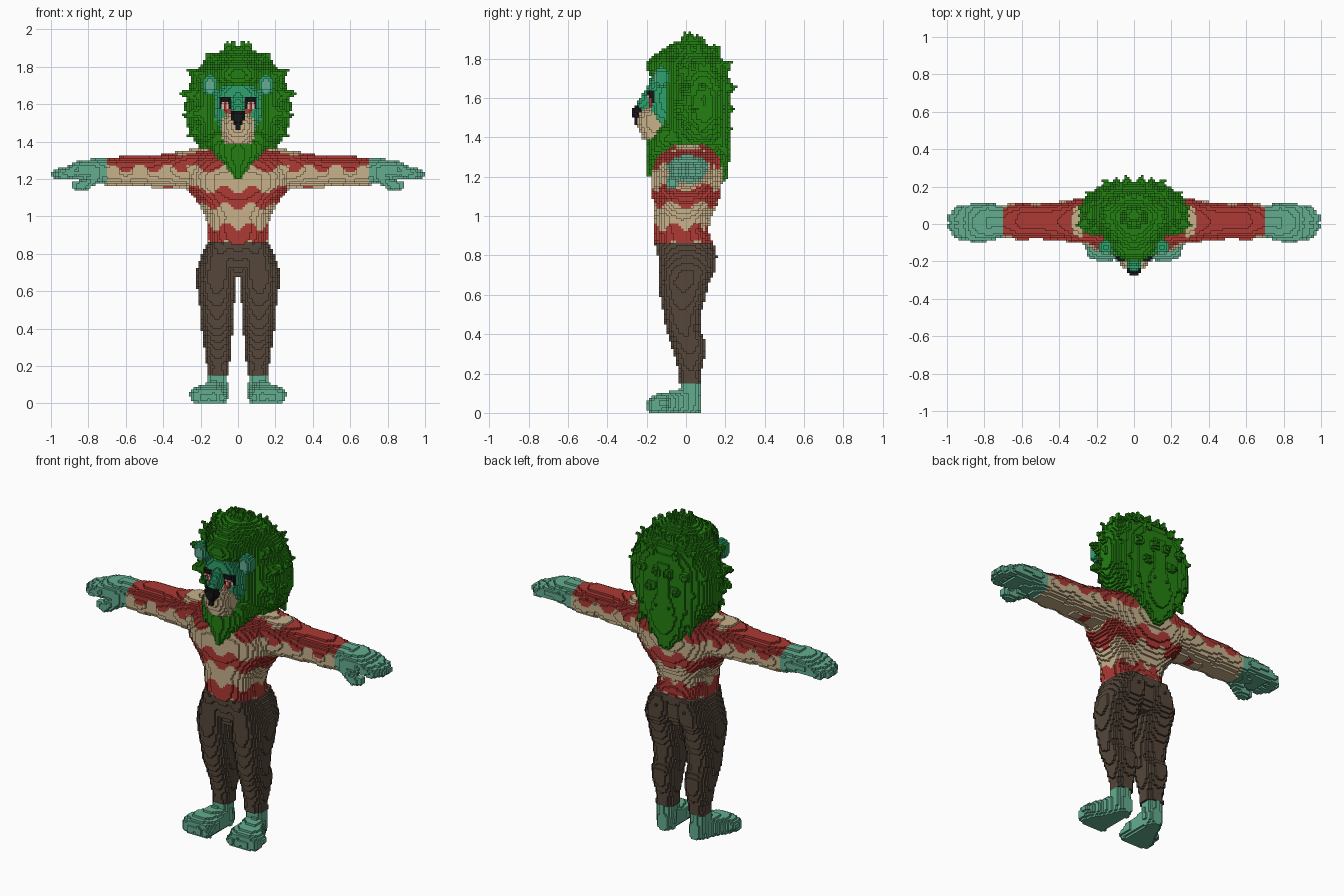
import bpy, math, random
from mathutils import Vector

random.seed(4)
H = 0.0125          # block size
blocks = {}         # (i, j, k) -> part name, right half only (x > 0)

PALETTE = {         # linear colours
    "mane_green": (0.017, 0.215, 0.006), "skin_teal": (0.127, 0.42, 0.28),
    "face_teal": (0.026, 0.36, 0.155), "shirt_red": (0.42, 0.042, 0.034),
    "cream": (0.58, 0.44, 0.26), "trouser_brown": (0.09, 0.062, 0.043),
    "black": (0.008, 0.008, 0.009), "eye_light": (0.75, 0.5, 0.42)}


def cells(lo, hi):
    return range(math.floor(lo / H), math.floor(hi / H) + 1)


def put(part, i, j, k):
    if i >= 0 and k >= 0:
        blocks[(i, j, k)] = part


def loft(part, axis, rows, power=2.3, taper=0.0):
    """Rows of (position, centre a, centre b, radius a, radius b) along an axis."""
    for n in cells(rows[0][0], rows[-1][0] - 0.001):
        p = (n + 0.5) * H
        for r0, r1 in zip(rows, rows[1:]):
            if r0[0] <= p <= r1[0]:
                t = (p - r0[0]) / (r1[0] - r0[0])
                ca, cb, ra, rb = [u + (v - u) * t for u, v in zip(r0[1:], r1[1:])]
                wide = ra * (1 + abs(taper))
                for b in cells(cb - rb, cb + rb):
                    vb = ((b + 0.5) * H - cb) / rb
                    w = ra * (1 + taper * vb)
                    for a in cells(ca - wide, ca + wide):
                        va = ((a + 0.5) * H - ca) / w
                        if abs(va) ** power + abs(vb) ** power <= 1:
                            put(part, *{'x': (n, a, b), 'y': (a, n, b), 'z': (a, b, n)}[axis])
                break


def ball(part, c, r):
    for i in cells(c[0] - r[0], c[0] + r[0]):
        for j in cells(c[1] - r[1], c[1] + r[1]):
            for k in cells(c[2] - r[2], c[2] + r[2]):
                if sum((((n + 0.5) * H - m) / s) ** 2 for n, m, s in zip((i, j, k), c, r)) <= 1:
                    put(part, i, j, k)


def limb(part, p, q, r0, r1):
    """Tapered rod with round ends; r1 = 0 gives a spike."""
    p, q = Vector(p), Vector(q)
    d, m = q - p, max(r0, r1)
    box = [cells(min(u, v) - m, max(u, v) + m) for u, v in zip(p, q)]
    for i in box[0]:
        for j in box[1]:
            for k in box[2]:
                c = Vector((i + 0.5, j + 0.5, k + 0.5)) * H
                t = min(1, max(0, (c - p).dot(d) / d.length_squared))
                if (c - p - d * t).length <= r0 + (r1 - r0) * t:
                    put(part, i, j, k)


# Shirt: torso and sleeves
loft("shirt", 'z', [(.85, 0, -.01, .16, .148), (.93, 0, -.027, .16, .138), (1.0, 0, -.015, .172, .147),
                    (1.08, 0, 0, .22, .168), (1.15, 0, 0, .275, .18), (1.22, 0, .005, .3, .183),
                    (1.3, 0, .015, .29, .165), (1.34, 0, .025, .27, .125), (1.3625, 0, .03, .22, .09)], 2.5)
loft("shirt", 'x', [(.2, .02, 1.255, .13, .105), (.3, .015, 1.252, .12, .102), (.38, .015, 1.245, .105, .09),
                    (.45, .015, 1.24, .1, .086), (.53, .015, 1.245, .093, .08), (.6, .015, 1.242, .1, .083),
                    (.7125, .015, 1.235, .088, .069)])

# Hands: palm, fingers, thumb
loft("hands", 'x', [(.7, .015, 1.237, .088, .071), (.78, .01, 1.25, .1, .058),
                    (.86, .008, 1.245, .1, .05), (.9, .01, 1.238, .09, .04)])
for y, tip in ((-.062, .945), (-.016, .968), (.03, .972), (.075, .945)):
    limb("hands", (.86, y, 1.248), (tip, y * .85 + .002, 1.225), .034, .028)
limb("hands", (.75, -.05, 1.215), (.83, -.07, 1.165), .036, .032)
limb("hands", (.83, -.07, 1.165), (.87, -.068, 1.165), .032, .024)

# Feet: foot, toes, ankle
loft("feet", 'y', [(-.19, .155, .035, .085, .035), (-.15, .155, .045, .1, .05), (-.1, .148, .048, .09, .056),
                   (-.03, .125, .055, .066, .065), (.03, .11, .06, .053, .075), (.07, .107, .05, .035, .05)], 2.6)
for x, y in ((.085, -.17), (.135, -.175), (.18, -.17), (.222, -.155)):
    limb("feet", (x, -.12, .05), (x, y, .032), .038, .031)
loft("feet", 'z', [(.04, .11, .02, .055, .05), (.1625, .11, .02, .053, .05)])

# Trousers: legs and hips
loft("trousers", 'z', [(.15, .11, .02, .058, .058), (.2, .107, .02, .06, .053), (.3, .108, .02, .073, .08),
                       (.36, .111, .012, .08, .092), (.42, .112, -.015, .085, .086), (.5, .113, -.02, .09, .095),
                       (.58, .114, -.015, .1, .116), (.66, .116, -.012, .108, .128), (.72, .11, .005, .11, .145),
                       (.8, .095, .007, .098, .15), (.8625, .08, -.008, .083, .15)])
loft("trousers", 'z', [(.68, 0, 0, .05, .1), (.74, 0, 0, .13, .125), (.8625, 0, -.01, .162, .146)])

# Mane: core, forelock, beard, back point
loft("mane", 'z', [(1.36, 0, .03, .19, .19), (1.42, 0, .035, .23, .19), (1.5, 0, .04, .265, .18),
                   (1.6, 0, .04, .268, .18), (1.7, 0, .035, .25, .185), (1.78, 0, .015, .215, .185),
                   (1.84, 0, .005, .165, .135), (1.89, 0, .02, .08, .07)], 2.0, 0.35)
ball("mane", (0, -.095, 1.76), (.13, .105, .08))
loft("mane", 'z', [(1.2, 0, -.17, .015, .03), (1.26, 0, -.145, .06, .05), (1.32, 0, -.11, .12, .09),
                   (1.38, 0, -.08, .165, .115), (1.45, 0, -.03, .17, .11)], 2.0)
loft("mane", 'z', [(1.17, 0, .18, .02, .025), (1.24, 0, .16, .09, .055), (1.32, 0, .14, .16, .085),
                   (1.4, 0, .12, .2, .11)], 2.0)

# Mane spikes fanned over the crown, sides and back
for row, el in enumerate((-48, -30, -11, 10, 32, 55, 78)):
    first = -70 if el >= 55 else -22
    for th in range(first + 11 * (row % 2), 92, 23 if el < 70 else 45):
        e, t = math.radians(el), math.radians(th)
        d = Vector((math.cos(e) * math.cos(t), math.cos(e) * math.sin(t), math.sin(e)))
        s = random.uniform(.93, 1.04)
        root = Vector((d.x * .2, .04 + d.y * .14, 1.6 + d.z * .22))
        tip = Vector((d.x * .315 * s, .04 + d.y * .238 * s, 1.6 + d.z * .34 * s))
        limb("mane", root, tip, .06, .004)
for x, z in ((.03, 1.19), (.09, 1.25), (.15, 1.31)):      # ragged lower tips at the back
    limb("mane", (x, .15, z + .12), (x * 1.1, .205, z), .055, .006)
for x, z in ((.05, 1.25), (.11, 1.31)):                   # ragged beard tips
    limb("mane", (x, -.11, z + .1), (x, -.17, z), .045, .006)

# Head, ears, muzzle, nose
loft("head", 'z', [(1.45, 0, -.07, .09, .1), (1.52, 0, -.07, .12, .115), (1.6, 0, -.07, .127, .122),
                   (1.66, 0, -.07, .12, .122), (1.7, 0, -.07, .09, .112)], 3.0)
ball("ears", (.15, -.125, 1.705), (.043, .04, .056))
ball("muzzle", (0, -.165, 1.48), (.092, .087, .085))
loft("muzzle", 'z', [(1.3875, 0, -.14, .075, .08), (1.46, 0, -.15, .09, .095)], 2.5)
limb("head", (0, -.165, 1.63), (0, -.222, 1.562), .04, .034)
for z in (1.612, 1.628):
    ball("head", (.068, -.178, z), (.035, .025, .012))    # brow
loft("nose", 'z', [(1.4625, 0, -.235, .012, .03), (1.5, 0, -.24, .022, .03),
                   (1.53, 0, -.247, .037, .028), (1.5625, 0, -.245, .03, .022)], 2.5)


def colour(part, x, y, z):
    x = abs(x)
    if part == "shirt":                                   # wavy stripes
        turn = 8 * math.atan2(x, -y) if x < .27 else 2 * math.pi * x / .15
        d = (z + .022 * math.cos(turn) - .9 + .1) % .2 - .1
        return "shirt_red" if abs(d) < .045 else "cream"
    if part == "head":                                    # eyes and cheek marks
        if y < -.12 and .037 < x < .1 and 1.572 < z < 1.637:
            if .05 < x < .088 and z < 1.612:
                return "shirt_red" if .062 < x < .075 else "eye_light"
            return "black"
        if y < -.12 and .037 < x < .075 and 1.55 < z < 1.572:
            return "shirt_red"
        return "face_teal"
    if part == "ears":                                    # lighter inner ear
        inner = ((x - .15) / .026) ** 2 + ((z - 1.7) / .036) ** 2 < 1
        return "skin_teal" if inner and y < -.12 else "face_teal"
    return {"hands": "skin_teal", "feet": "skin_teal", "trousers": "trouser_brown",
            "mane": "mane_green", "muzzle": "cream", "nose": "black"}[part]


# Mirror the half, then skin each part with its exposed block sides
blocks.update({(-1 - i, j, k): p for (i, j, k), p in blocks.items()})
materials = {}
for name, rgb in PALETTE.items():
    materials[name] = bpy.data.materials.new(name)
    materials[name].diffuse_color = (*rgb, 1)

for part in sorted(set(blocks.values())):
    index, faces, slots, used = {}, [], [], []
    for cell, owner in blocks.items():
        if owner != part:
            continue
        tint = None
        for axis in range(3):
            for side in (0, 1):
                near = list(cell)
                near[axis] += 2 * side - 1
                if tuple(near) in blocks:
                    continue
                quad = []
                for u, v in ((0, 0), (1, 0), (1, 1), (0, 1)):
                    c = list(cell)
                    c[axis] += side
                    c[(axis + 1) % 3] += u
                    c[(axis + 2) % 3] += v
                    quad.append(index.setdefault(tuple(c), len(index)))
                faces.append(quad if side else quad[::-1])
                tint = tint or colour(part, *[(n + .5) * H for n in cell])
                if tint not in used:
                    used.append(tint)
                slots.append(used.index(tint))
    mesh = bpy.data.meshes.new(part)
    mesh.from_pydata([[n * H for n in c] for c in index], [], faces)
    for name in used:
        mesh.materials.append(materials[name])
    mesh.polygons.foreach_set("material_index", slots)
    mesh.update()
    bpy.context.collection.objects.link(bpy.data.objects.new(part, mesh))
